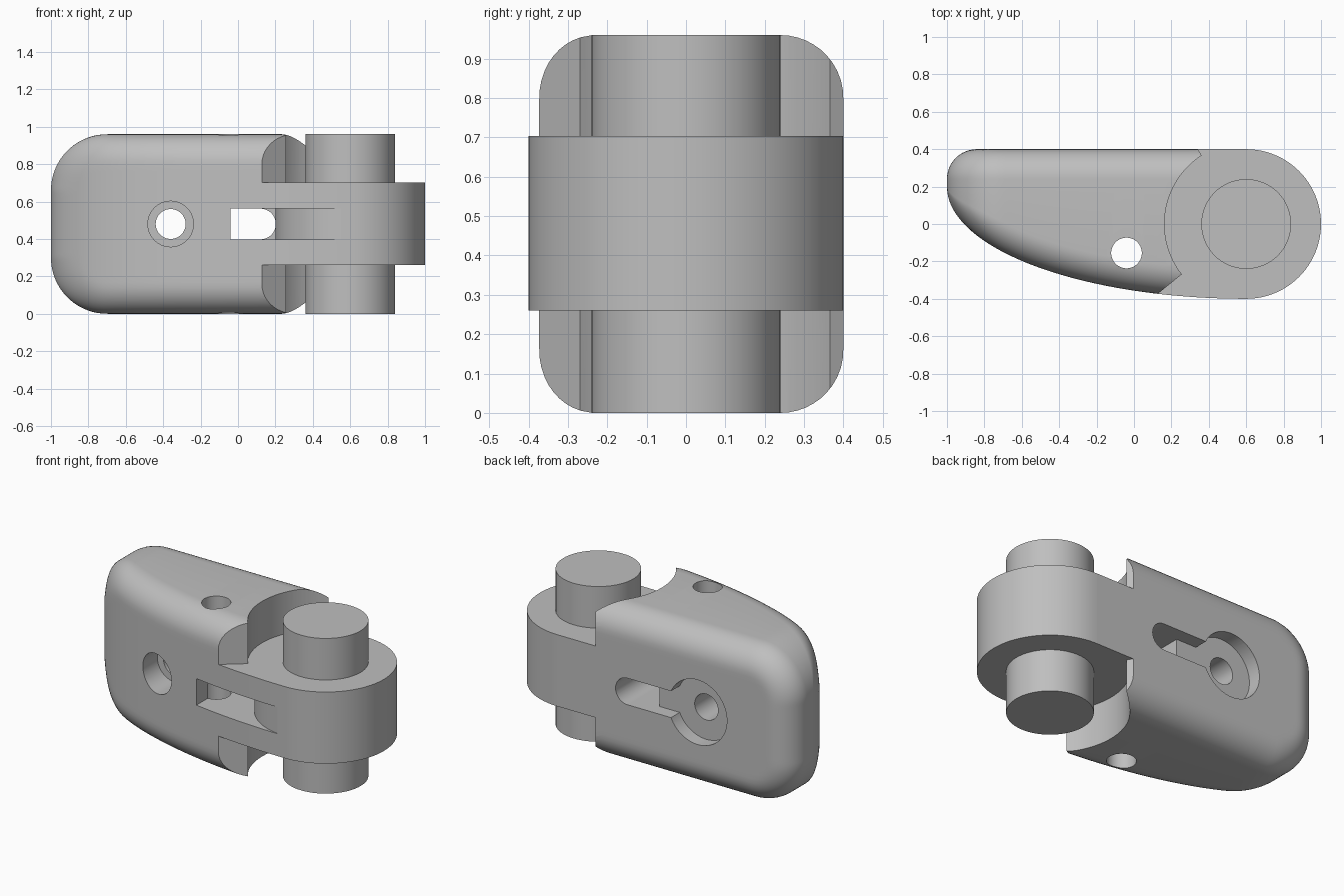
import bpy, bmesh, math
from mathutils import Matrix, Vector

cube = bpy.data.objects.get("Cube")
if cube:
    bpy.data.objects.remove(cube, do_unlink=True)

grey = bpy.data.materials.new("plain_grey")
grey.use_nodes = True
grey.diffuse_color = (0.52, 0.52, 0.52, 1)
grey.node_tree.nodes["Principled BSDF"].inputs["Base Color"].default_value = (0.52, 0.52, 0.52, 1)

MID = 0.48          # middle height, also half the height
CORNER = 0.30       # rounded end corners seen from the front
FILLET = 0.16       # rounded long edges
HINGE = (0.6, 0.0)  # hinge axis
LOW, HIGH = 0.26, 0.703


def add_object(name, bm):
    bmesh.ops.recalc_face_normals(bm, faces=bm.faces)
    mesh = bpy.data.meshes.new(name)
    bm.to_mesh(mesh)
    bm.free()
    mesh.materials.append(grey)
    obj = bpy.data.objects.new(name, mesh)
    bpy.context.collection.objects.link(obj)
    return obj


def cylinder(name, radius, start, end, segments=64):
    a, b = Vector(start), Vector(end)
    turn = (b - a).to_track_quat('Z', 'Y').to_matrix().to_4x4()
    bm = bmesh.new()
    bmesh.ops.create_cone(bm, cap_ends=True, segments=segments, radius1=radius, radius2=radius,
                          depth=(b - a).length, matrix=Matrix.Translation((a + b) / 2) @ turn)
    return add_object(name, bm)


def box(name, lo, hi):
    bm = bmesh.new()
    lo, hi = Vector(lo), Vector(hi)
    bmesh.ops.create_cube(bm, size=1, matrix=Matrix.Translation((lo + hi) / 2)
                          @ Matrix.Diagonal((hi - lo).to_4d()))
    return add_object(name, bm)


def prism(name, outline, z0, z1):
    bm = bmesh.new()
    face = bm.faces.new([bm.verts.new((x, y, z0)) for x, y in outline])
    ext = bmesh.ops.extrude_face_region(bm, geom=[face])
    bmesh.ops.translate(bm, verts=[v for v in ext["geom"] if isinstance(v, bmesh.types.BMVert)],
                        vec=(0, 0, z1 - z0))
    return add_object(name, bm)


def combine(target, other, operation):
    mod = target.modifiers.new("combine", 'BOOLEAN')
    mod.operation, mod.solver, mod.object = operation, 'EXACT', other
    bpy.context.view_layer.objects.active = target
    bpy.ops.object.modifier_apply(modifier=mod.name)
    bpy.data.objects.remove(other, do_unlink=True)


def smooth(obj):
    bpy.ops.object.select_all(action='DESELECT')
    obj.select_set(True)
    bpy.context.view_layer.objects.active = obj
    bpy.ops.object.shade_smooth_by_angle(angle=math.radians(30))


def edge_drop(d):
    """How far a rounded edge falls back at depth d from the rim."""
    d = min(max(d, 0), FILLET)
    return FILLET - math.sqrt(max(0, FILLET ** 2 - (FILLET - d) ** 2))


def half_height(x):
    t = max(0, CORNER - (x + 1))
    return MID - CORNER + math.sqrt(max(0, CORNER ** 2 - t * t))


def surface(x, z):
    """Front and back y of the body at (x, z)."""
    qx, qz = CORNER - (x + 1), abs(z) - (MID - CORNER)
    if qx > 0 and qz > 0:
        dist = math.hypot(qx, qz)
        depth, lift = CORNER - dist, qz / max(dist, 1e-6)
    elif qx > qz:
        depth, lift = CORNER - qx, 0
    else:
        depth, lift = CORNER - qz, 1
    ellipse = 0.2 - 0.6 * math.sqrt(max(0, 1 - ((x - 0.6) / 1.6) ** 2))
    return min(ellipse + lift * edge_drop(depth), 0.225), 0.4 - edge_drop(depth)


# Body: front and back skins on one grid, closed around the rim
COLS, ROWS = 48, 40
bm = bmesh.new()
front, back = [], []
for i in range(COLS + 1):
    x = -1 + 1.6 * (i / COLS) ** 2
    fcol, bcol = [], []
    for j in range(ROWS + 1):
        z = half_height(x) * math.sin(math.pi / 2 * (2 * j / ROWS - 1))
        yf, yb = surface(x, z)
        fcol.append(bm.verts.new((x, yf, z + MID)))
        bcol.append(bm.verts.new((x, yb, z + MID)))
    front.append(fcol)
    back.append(bcol)
for i in range(COLS):
    for j in range(ROWS):
        for g in (front, back):
            bm.faces.new((g[i][j], g[i + 1][j], g[i + 1][j + 1], g[i][j + 1]))
    for j in (0, ROWS):
        bm.faces.new((front[i][j], front[i + 1][j], back[i + 1][j], back[i][j]))
for i in (0, COLS):
    for j in range(ROWS):
        bm.faces.new((front[i][j], front[i][j + 1], back[i][j + 1], back[i][j]))
bmesh.ops.triangulate(bm, faces=bm.faces)
body = add_object("body", bm)

# Clearance around the hinge above and below the knuckle
arc = []
for k in range(33):
    a = math.radians(218 + (123 - 218) * k / 32)
    arc.append((HINGE[0] + 0.437 * math.cos(a), 0.437 * math.sin(a)))
outline = [(0.02, -0.46)] + arc + [(0.34, 0.4), (0.34, 0.6), (1.1, 0.6), (1.1, -0.6), (0.02, -0.6)]
for z0, z1 in ((-0.1, LOW), (HIGH, 1.1)):
    combine(body, prism("clearance_cutter", outline, z0, z1), 'DIFFERENCE')

# Stepped bolt hole from front to back
for radius, y0, y1 in ((0.08, -0.8, 0.8), (0.122, -0.8, -0.1), (0.2, 0.315, 0.8)):
    combine(body, cylinder("bolt_cutter", radius, (-0.36, y0, MID), (-0.36, y1, MID)), 'DIFFERENCE')

# Slot: shallow channel at the back, deep opening beside it, pocket at the front
s0, s1 = MID - 0.082, MID + 0.082
combine(body, box("channel_cutter", (-0.36, 0.315, s0), (0.12, 0.8, s1)), 'DIFFERENCE')
combine(body, box("opening_cutter", (-0.04, -0.1, s0), (0.12, 0.7, s1)), 'DIFFERENCE')
combine(body, cylinder("slot_end_cutter", 0.082, (0.12, -0.1, MID), (0.12, 0.75, MID)), 'DIFFERENCE')
combine(body, box("pocket_cutter", (-0.04, -0.8, s0), (0.55, 0, s1)), 'DIFFERENCE')

# Cross hole through the height
combine(body, cylinder("cross_hole_cutter", 0.082, (-0.04, -0.155, -0.2), (-0.04, -0.155, 1.2)), 'DIFFERENCE')

# Hinge knuckle joined to the body, and its pin
knuckle = cylinder("knuckle", 0.4, (*HINGE, LOW), (*HINGE, HIGH), 96)
combine(body, knuckle, 'UNION')
pin = cylinder("hinge_pin", 0.24, (*HINGE, 0), (*HINGE, 0.96))
smooth(body)
smooth(pin)
